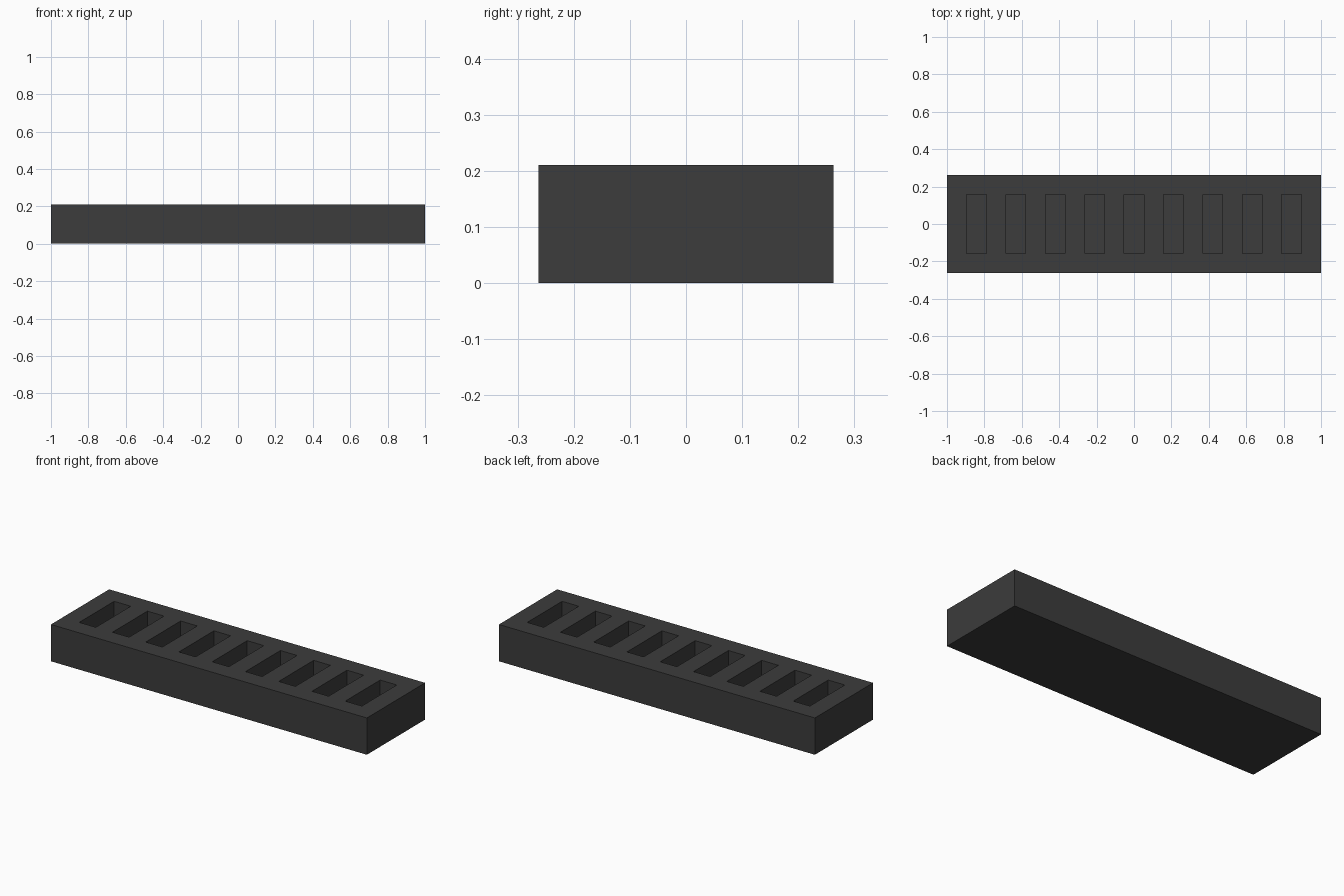
import bpy
import bmesh
from mathutils import Matrix, Vector

if "Cube" in bpy.data.objects:
    bpy.data.objects.remove(bpy.data.objects["Cube"], do_unlink=True)

# The block is 19 x 5 x 2 modules; walls, slots and gaps are one module thick
SLOTS = 9
COLUMNS = 2 * SLOTS + 1
UNIT = 2 / COLUMNS
LENGTH, WIDTH, HEIGHT = COLUMNS * UNIT, 5 * UNIT, 2 * UNIT

# Dark grey material
grey = bpy.data.materials.new("dark grey")
grey.use_nodes = True
colour = (0.045, 0.045, 0.045, 1)
grey.diffuse_color = colour
grey.node_tree.nodes["Principled BSDF"].inputs["Base Color"].default_value = colour

# Solid block standing on the ground
bm = bmesh.new()
bmesh.ops.create_cube(bm, size=1, matrix=Matrix.Translation((0, 0, HEIGHT / 2))
                      @ Matrix.Diagonal((LENGTH, WIDTH, HEIGHT, 1)))


def cut(point, normal):
    """Score the top face along a plane."""
    top = [f for f in bm.faces if f.normal.z > 0.9]
    geom = top + list({e for f in top for e in f.edges}) + list({v for f in top for v in f.verts})
    bmesh.ops.bisect_plane(bm, geom=geom, plane_co=point, plane_no=normal)
    bm.normal_update()


# Score the slot outlines into the top
for i in range(1, COLUMNS):
    cut(Vector((-LENGTH / 2 + i * UNIT, 0, 0)), Vector((1, 0, 0)))
for side in (-1, 1):
    cut(Vector((0, side * 1.5 * UNIT, 0)), Vector((0, 1, 0)))


def is_slot(face):
    c = face.calc_center_median()
    column = int((c.x + LENGTH / 2) / UNIT)
    return face.normal.z > 0.9 and abs(c.y) < UNIT and column % 2 == 1


# Sink the slots one module deep
slots = [f for f in bm.faces if is_slot(f)]
result = bmesh.ops.extrude_face_region(bm, geom=slots)
floor_verts = [g for g in result["geom"] if isinstance(g, bmesh.types.BMVert)]
bmesh.ops.translate(bm, verts=floor_verts, vec=(0, 0, -UNIT))
bmesh.ops.delete(bm, geom=[f for f in slots if f.is_valid], context="FACES_ONLY")
bmesh.ops.recalc_face_normals(bm, faces=bm.faces)

mesh = bpy.data.meshes.new("slotted_block")
bm.to_mesh(mesh)
bm.free()
mesh.materials.append(grey)
block = bpy.data.objects.new("slotted_block", mesh)
bpy.context.collection.objects.link(block)
